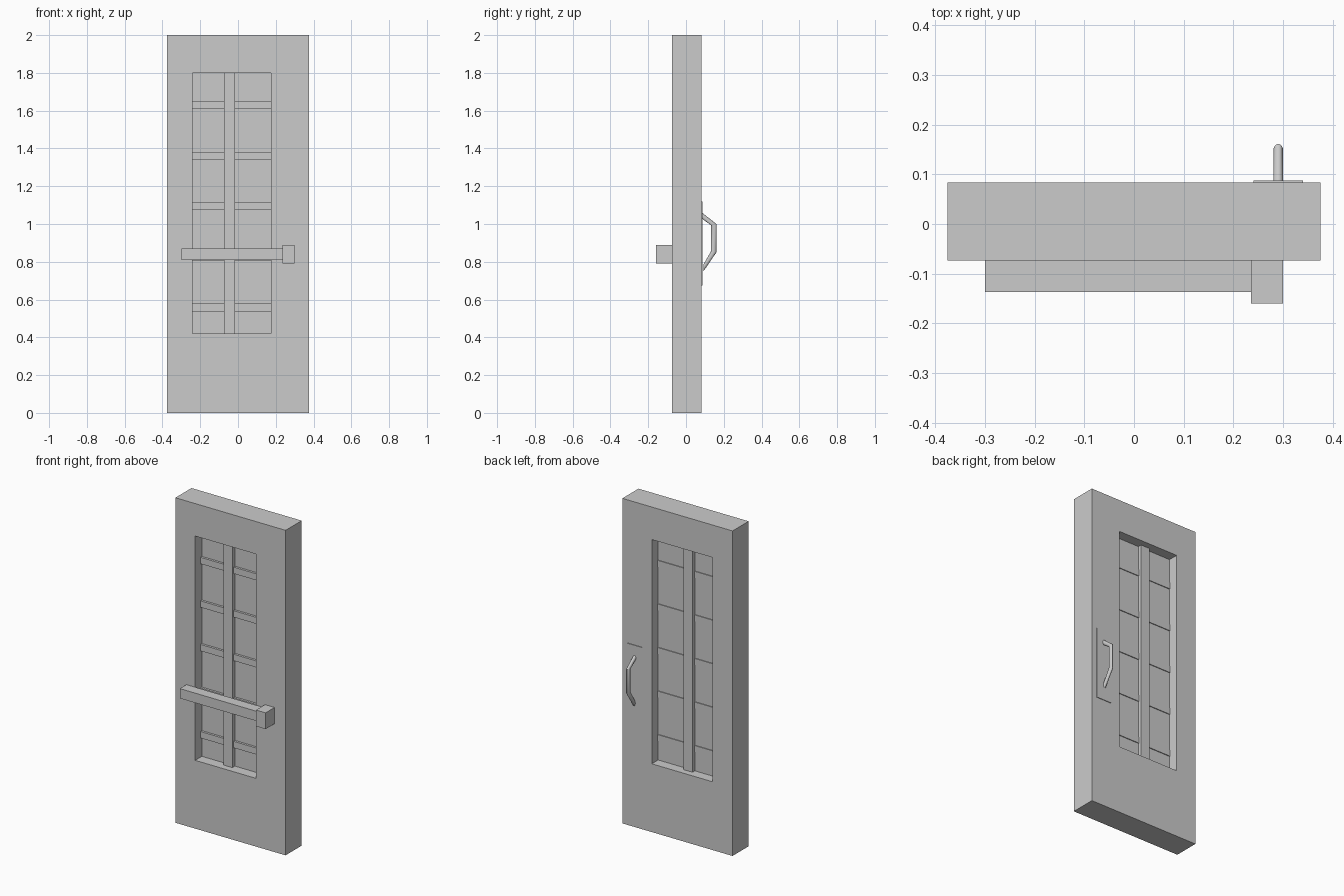
import bpy, bmesh, math

if "Cube" in bpy.data.objects:
    bpy.data.objects.remove(bpy.data.objects["Cube"])


def make_object(name, verts, faces):
    mesh = bpy.data.meshes.new(name)
    bm = bmesh.new()
    vs = [bm.verts.new(v) for v in verts]
    for f in faces:
        bm.faces.new([vs[i] for i in f])
    bmesh.ops.recalc_face_normals(bm, faces=bm.faces[:])
    bm.to_mesh(mesh)
    bm.free()
    obj = bpy.data.objects.new(name, mesh)
    bpy.context.collection.objects.link(obj)
    return obj


def box(name, x0, x1, y0, y1, z0, z1):
    verts = [(x, y, z) for x in (x0, x1) for y in (y0, y1) for z in (z0, z1)]
    faces = [(0, 1, 3, 2), (4, 6, 7, 5), (0, 4, 5, 1),
             (2, 3, 7, 6), (0, 2, 6, 4), (1, 5, 7, 3)]
    return make_object(name, verts, faces)


FRONT, BACK = -0.073, 0.083
LEFT, RIGHT, SILL, HEAD = -0.24, 0.175, 0.42, 1.8

# Door slab with a window opening: outer and inner rectangles on both faces
outer = [(-0.375, 0), (0.375, 0), (0.375, 2), (-0.375, 2)]
inner = [(LEFT, SILL), (RIGHT, SILL), (RIGHT, HEAD), (LEFT, HEAD)]
verts = [(x, y, z) for y in (FRONT, BACK) for x, z in outer + inner]
faces = []
for i in range(4):
    j = (i + 1) % 4
    faces += [(i, j, j + 4, i + 4), (i + 8, j + 8, j + 12, i + 12),
              (i, j, j + 8, i + 8), (i + 4, j + 4, j + 12, i + 12)]
make_object("door_slab", verts, faces)

# Window pane, vertical mullion and horizontal glazing bars
box("window_pane", LEFT, RIGHT, -0.008, 0.021, SILL, HEAD)
box("window_mullion", -0.075, -0.015, -0.033, 0.044, SILL, HEAD)
for i in range(5):
    top = 1.65 - 0.268 * i
    box(f"glazing_bar_{i + 1}", LEFT, RIGHT, -0.022, 0.026, top - 0.04, top)

# Push bar and its latch housing on the front
box("push_bar", -0.30, 0.235, -0.137, FRONT, 0.81, 0.87)
box("latch_housing", 0.235, 0.30, -0.16, FRONT, 0.79, 0.89)

# Pull handle plate on the back
box("handle_plate", 0.24, 0.34, BACK, 0.087, 0.675, 1.12)

# Pull handle: oval rings given by their outer and inner (y, z) points
rings = [((0.085, 1.06), (0.085, 1.028)), ((0.161, 1.0), (0.133, 0.993)),
         ((0.161, 0.85), (0.133, 0.857)), ((0.093, 0.75), (0.093, 0.787))]
N = 16
verts = []
for (oy, oz), (iy, iz) in rings:
    for k in range(N):
        a = 2 * math.pi * k / N
        t = (1 + math.cos(a)) / 2
        verts.append((0.29 + 0.01 * math.sin(a),
                      iy + (oy - iy) * t, iz + (oz - iz) * t))
faces = [tuple(range(N)), tuple(range(3 * N, 4 * N))]
for r in range(3):
    for k in range(N):
        m = (k + 1) % N
        faces.append((r * N + k, r * N + m, (r + 1) * N + m, (r + 1) * N + k))
handle = make_object("pull_handle", verts, faces)
bpy.context.view_layer.objects.active = handle
handle.select_set(True)
bpy.ops.object.shade_smooth_by_angle(angle=math.radians(28))
